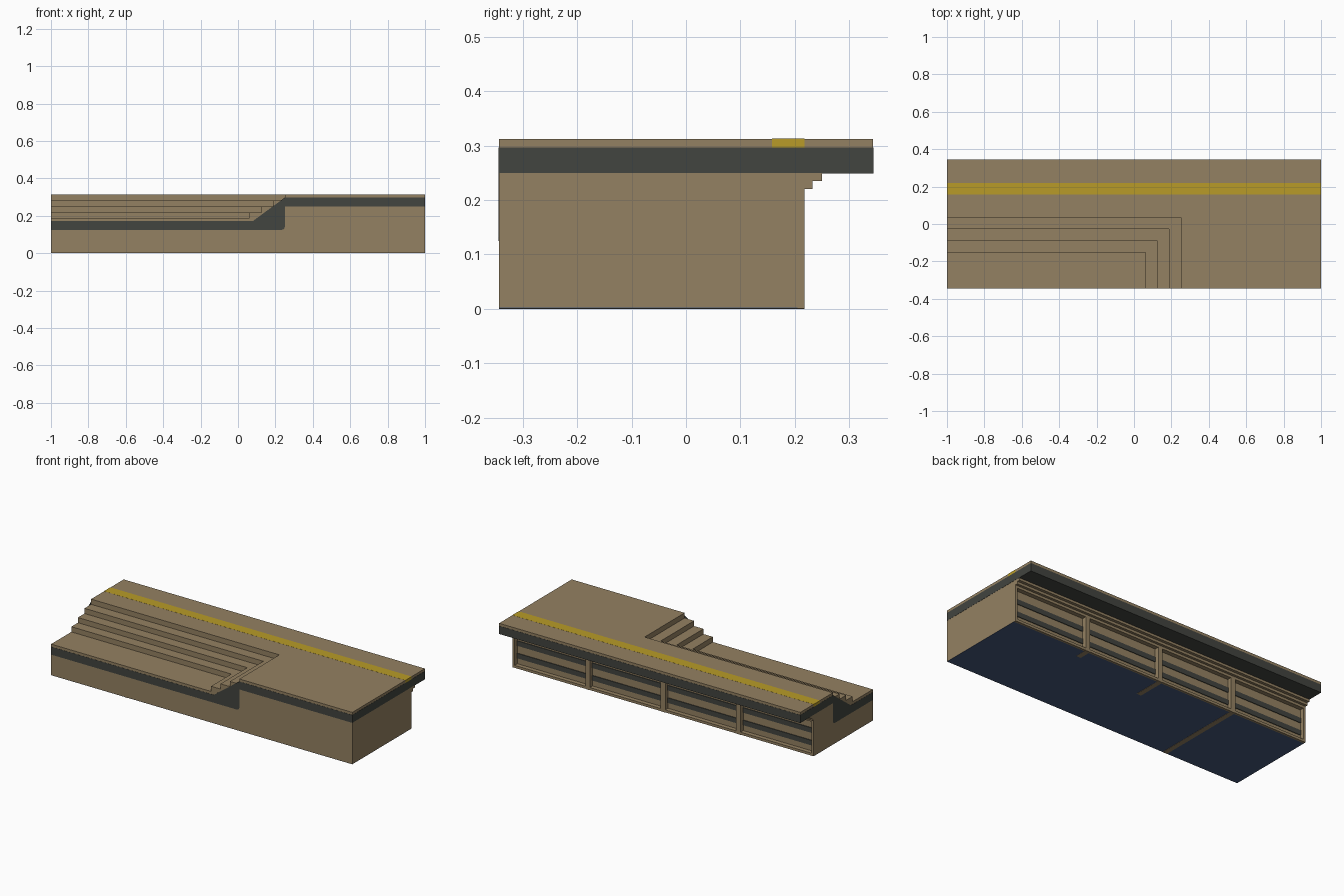
import bpy, bmesh, math
from mathutils import Vector

cube = bpy.data.objects.get("Cube")
if cube:
    bpy.data.objects.remove(cube, do_unlink=True)


def material(name, rgb):
    m = bpy.data.materials.new(name)
    m.use_nodes = True
    m.diffuse_color = (*rgb, 1)
    bsdf = next(n for n in m.node_tree.nodes if n.type == 'BSDF_PRINCIPLED')
    bsdf.inputs["Base Color"].default_value = (*rgb, 1)
    bsdf.inputs["Roughness"].default_value = 0.9
    return m


TAN = material("tan stone", (0.296, 0.219, 0.122))
DARK = material("dark grey edge", (0.054, 0.058, 0.050))
YELLOW = material("warning yellow", (0.48, 0.33, 0.021))
BLUE = material("slate blue underside", (0.06, 0.10, 0.20))


def prism(name, points, offset, mat):
    """Extrude a flat polygon of 3D points along offset."""
    bm = bmesh.new()
    face = bm.faces.new([bm.verts.new(p) for p in points])
    ext = bmesh.ops.extrude_face_region(bm, geom=[face])
    verts = [g for g in ext["geom"] if isinstance(g, bmesh.types.BMVert)]
    bmesh.ops.translate(bm, verts=verts, vec=Vector(offset))
    if face.is_valid and len(bm.faces) == len(points) + 1:
        bm.faces.new([v for v in bm.verts if v not in verts])
    bmesh.ops.recalc_face_normals(bm, faces=bm.faces[:])
    mesh = bpy.data.meshes.new(name)
    bm.to_mesh(mesh)
    bm.free()
    mesh.materials.append(mat)
    obj = bpy.data.objects.new(name, mesh)
    bpy.context.collection.objects.link(obj)
    return obj


def box(name, x0, x1, y0, y1, z0, z1, mat):
    pts = [(x0, y0, z0), (x1, y0, z0), (x1, y1, z0), (x0, y1, z0)]
    return prism(name, pts, (0, 0, z1 - z0), mat)


X, Y = 1.0, 0.345           # half extents
P = 0.001                   # painted plate thickness
WALL, PANEL = 0.218, 0.192  # back wall face and recessed panel face
RISE, TREAD = 0.03125, 0.0625
LOW, TOP = 0.1875, 0.3125
CX, CY = 0.25, 0.035        # inner corner of the stair well

# Lower body
box("lower_body", -X + P, X - P, -Y + P, PANEL, 2 * P, LOW, TAN)

# L-shaped step layers wrapping the corner stair
for i in range(4):
    sx, sy = CX - (3 - i) * TREAD, CY - (3 - i) * TREAD
    back = PANEL if i < 2 else Y - P
    z = LOW + i * RISE
    outline = [(sx, -Y + P), (X - P, -Y + P), (X - P, back),
               (-X + P, back), (-X + P, sy), (sx, sy)]
    prism(f"step_layer_{i + 1}", [(x, y, z) for x, y in outline], (0, 0, RISE), TAN)

# Cornice ledges under the overhang
box("cornice_upper", -X + P, X - P, PANEL - 0.01, 0.25, 0.235, 0.25, TAN)
box("cornice_lower", -X + P, X - P, PANEL - 0.01, 0.233, 0.22, 0.235, TAN)


def band_profile(u0, c, u1):
    """Dark edge band: low run, rounded end, diagonal, then high run."""
    r = 0.015
    arc = [(c - r + r * math.sin(a), 0.125 + r - r * math.cos(a))
           for a in (0, math.pi / 6, math.pi / 3, math.pi / 2)]
    return [(u0, 0.125)] + arc + [(c, 0.25), (u1, 0.25), (u1, 0.297),
                                  (c, 0.297), (c - 0.17, 0.172), (u0, 0.172)]


# Dark edge bands on the four sides and the underside of the overhang
prism("front_band", [(u, -Y, z) for u, z in band_profile(-X, CX, X)], (0, P, 0), DARK)
prism("right_end_band", [(-X, u, z) for u, z in band_profile(-Y, CY, Y)], (P, 0, 0), DARK)
box("left_end_band", X - P, X, -Y, Y, 0.25, 0.297, DARK)
box("back_band", -X, X, Y - P, Y, 0.25, 0.297, DARK)
box("overhang_underside", -X, X, 0.25, Y, 0.25 - P, 0.25, DARK)

# Yellow safety line
box("safety_line", -X, X, 0.158, WALL, 0.297, TOP + P / 2, YELLOW)

# Back frame: posts, rails and dark slots in the recessed bays
for i in range(5):
    x = -1 + 0.5 * i
    x0, x1 = max(x - 0.015, -X + P), min(x + 0.015, X - P)
    box(f"back_post_{i + 1}", x0, x1, PANEL - 0.01, WALL, 2 * P, 0.22, TAN)
box("back_bottom_rail", -X + P, X - P, PANEL - 0.01, WALL, 2 * P, 0.016, TAN)
box("back_top_rail", -X + P, X - P, PANEL - 0.01, WALL, 0.205, 0.22, TAN)
for i in range(4):
    x0 = -1 + 0.5 * i + 0.015
    for j, z in enumerate((0.05, 0.125)):
        box(f"bay_{i + 1}_slot_{j + 1}", x0, x0 + 0.47, PANEL - P, PANEL + 0.004,
            z, z + 0.03, DARK)

# Underside sheet with cross strips
box("underside_sheet", -X + P, X - P, -Y + P, 0.205, P, 2 * P, BLUE)
box("underside_back_edge", -X + P, X - P, 0.205, WALL, P, 2 * P, TAN)
for i, (x, y0) in enumerate(((-0.5, -Y + P), (0.0, 0.04), (0.5, 0.14))):
    box(f"underside_strip_{i + 1}", x - 0.015, x + 0.015, y0, WALL, 0, P, TAN)
